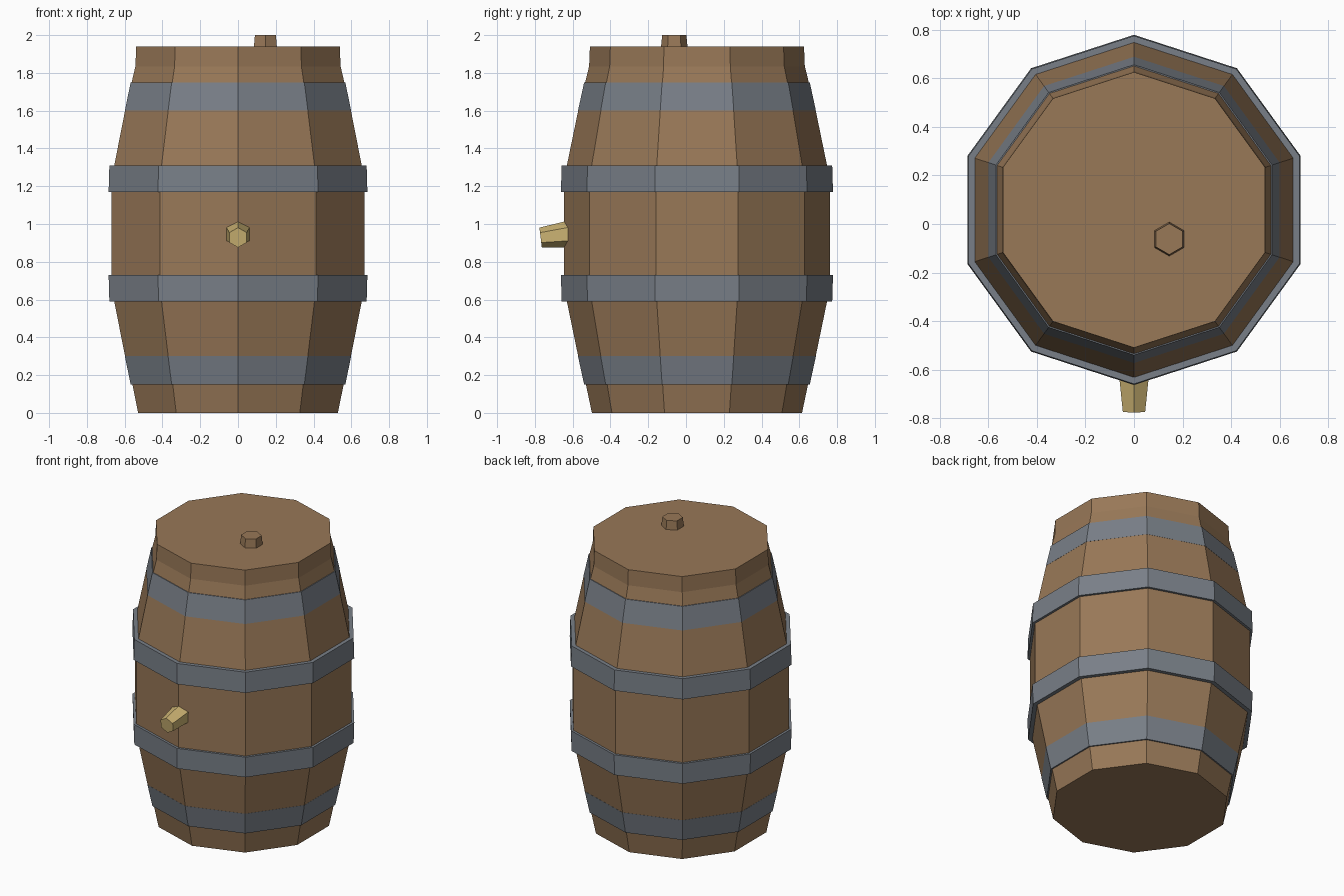
import bpy, bmesh, math
from mathutils import Vector

if "Cube" in bpy.data.objects:
    bpy.data.objects.remove(bpy.data.objects["Cube"])

CY = 0.058                      # barrel axis sits slightly behind y = 0
K = 1 / math.cos(math.pi / 10)  # flat-to-flat half width -> corner radius


def material(name, rgb):
    m = bpy.data.materials.new(name)
    m.diffuse_color = (*rgb, 1)
    m.use_nodes = True
    m.node_tree.nodes["Principled BSDF"].inputs["Base Color"].default_value = m.diffuse_color
    return m


WOOD = material("oak wood", (0.315, 0.188, 0.096))
STEEL = material("hoop steel", (0.190, 0.213, 0.245))
PALE = material("pale tap wood", (0.60, 0.45, 0.17))


def lathe(name, profile, sides, mat, origin, axis=(0, 0, 1), closed=False):
    """Spin (radius, height) points round an axis; cap the ends or close the loop."""
    q = Vector((0, 0, 1)).rotation_difference(Vector(axis))
    bm = bmesh.new()
    rings = []
    for r, h in profile:
        ring = []
        for i in range(sides):
            a = math.pi / 2 + 2 * math.pi * i / sides
            p = Vector((r * math.cos(a), r * math.sin(a), h))
            ring.append(bm.verts.new(q @ p + Vector(origin)))
        rings.append(ring)
    pairs = list(zip(rings, rings[1:]))
    if closed:
        pairs.append((rings[-1], rings[0]))
    else:
        bm.faces.new(rings[0])
        bm.faces.new(rings[-1])
    for a, b in pairs:
        for i in range(sides):
            j = (i + 1) % sides
            bm.faces.new((a[i], a[j], b[j], b[i]))
    bmesh.ops.recalc_face_normals(bm, faces=bm.faces)
    me = bpy.data.meshes.new(name)
    bm.to_mesh(me)
    bm.free()
    me.materials.append(mat)
    ob = bpy.data.objects.new(name, me)
    bpy.context.collection.objects.link(ob)
    return ob


# Ten-sided barrel body with a short upright rim at the top
body = [(0.529, 0), (0.559, 0.15), (0.597, 0.295), (0.655, 0.59), (0.669, 0.73),
        (0.669, 1.17), (0.655, 1.31), (0.597, 1.605), (0.543, 1.835), (0.539, 1.94)]
lathe("barrel_body", [(w * K, z) for w, z in body], 10, WOOD, (0, CY, 0))

# Steel hoops, mirrored about the middle height of 0.95
hoops = {
    "end_hoop": [(0.568, 0.80), (0.599, 0.65), (0.575, 0.65), (0.54, 0.80)],
    "belly_hoop": [(0.681, 0.36), (0.685, 0.22), (0.64, 0.22), (0.64, 0.36)],
}
for name, prof in hoops.items():
    for side, s in (("upper", 1), ("lower", -1)):
        lathe(f"{side}_{name}", [(w * K, 0.95 + s * h) for w, h in prof],
              10, STEEL, (0, CY, 0), closed=True)

# Bung in the lid
lathe("bung", [(0.070, 1.92), (0.070, 1.94), (0.064, 2.0)], 6, WOOD, (0.145, -0.062, 0))

# Tapered hexagonal tap, tilted slightly down at the front
tap_axis = Vector((0, -0.17, -0.021)).normalized()
lathe("tap", [(0.073, 0), (0.053, 0.171)], 6, PALE, (0, -0.60, 0.949), tap_axis)
